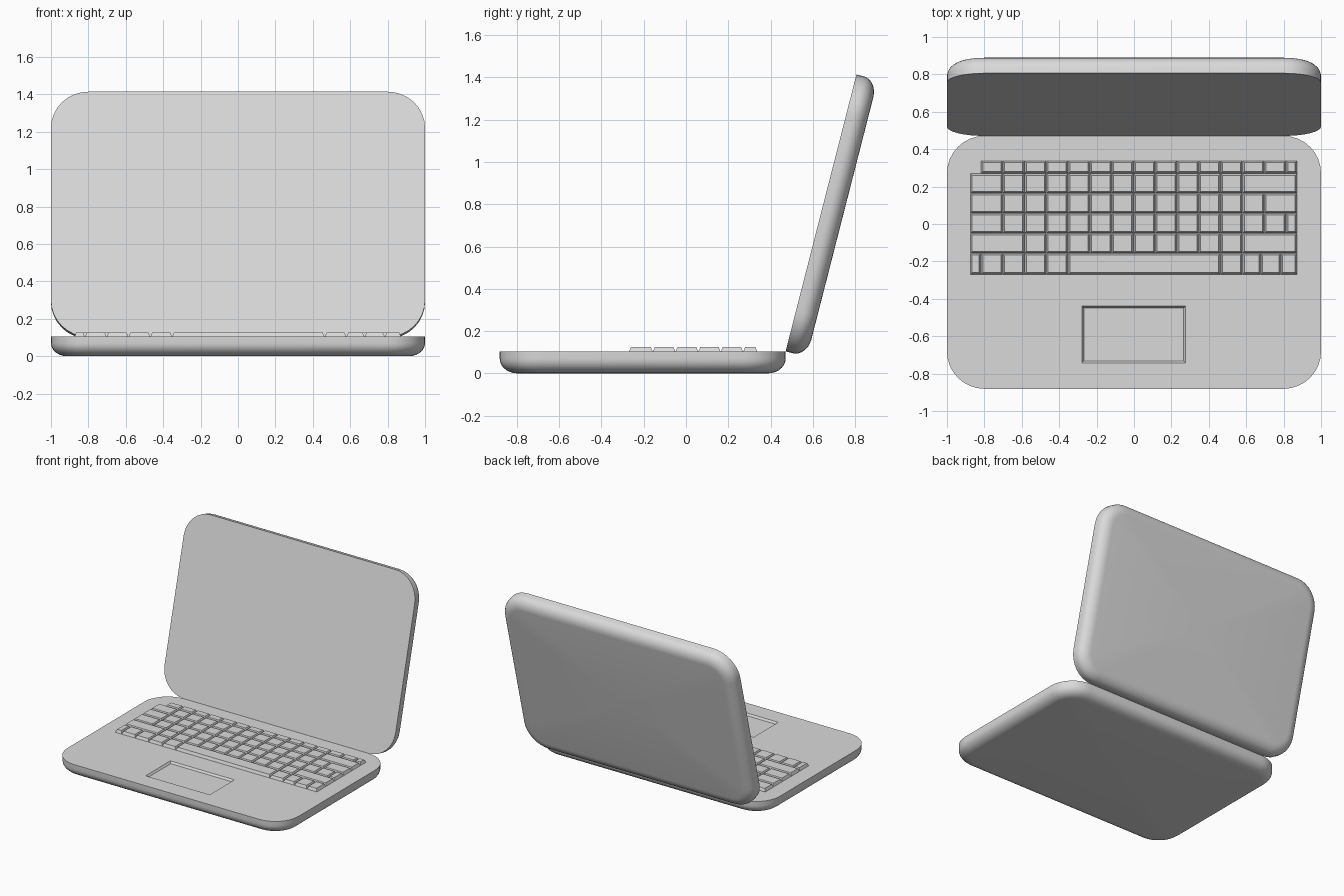
import bpy, bmesh, math
from mathutils import Matrix

if "Cube" in bpy.data.objects:
    bpy.data.objects.remove(bpy.data.objects["Cube"], do_unlink=True)

COLOUR = (0.7, 0.7, 0.7, 1)
grey = bpy.data.materials.new("light grey")
grey.use_nodes = True
grey.diffuse_color = COLOUR
grey.node_tree.nodes["Principled BSDF"].inputs["Base Color"].default_value = COLOUR

HALF_W, DEPTH, THICK, CORNER = 1.0, 1.352, 0.104, 0.2
BACK_Y = 0.471


def finish(bm, name):
    bmesh.ops.recalc_face_normals(bm, faces=bm.faces)
    mesh = bpy.data.meshes.new(name)
    bm.to_mesh(mesh)
    bm.free()
    mesh.materials.append(grey)
    obj = bpy.data.objects.new(name, mesh)
    bpy.context.collection.objects.link(obj)
    return obj


def outline(inset, z):
    """Rounded rectangle, its hinge edge on y = 0 and its body towards -y."""
    r = CORNER - inset
    centres = [(1, 0), (-1, 0), (-1, -1), (1, -1)]
    points = []
    for q, (sx, back) in enumerate(centres):
        cx = sx * (HALF_W - CORNER)
        cy = -CORNER if back == 0 else CORNER - DEPTH
        for i in range(9):
            a = (q + i / 8) * math.pi / 2
            points.append((cx + r * math.cos(a), cy + r * math.sin(a), z))
    return points


def shell(name):
    """Flat top at z = 0, straight wall, then a rounded lower edge."""
    bm = bmesh.new()
    levels = [(0, 0), (0, -0.035)]
    for i in range(1, 8):
        a = i / 7 * math.pi / 2
        levels.append((0.085 * (1 - math.cos(a)), -0.035 - (THICK - 0.035) * math.sin(a)))
    rings = [[bm.verts.new(p) for p in outline(*lv)] for lv in levels]
    for a, b in zip(rings, rings[1:]):
        for i in range(len(a)):
            j = (i + 1) % len(a)
            bm.faces.new((a[i], a[j], b[j], b[i])).smooth = True
    bm.faces.new(rings[0])
    bottom = bm.faces.new(rings[-1])
    bottom.smooth = True
    bmesh.ops.poke(bm, faces=[bottom])
    for a, b in zip(rings[0], rings[0][1:] + rings[0][:1]):
        bm.edges.get((a, b)).smooth = False
    return finish(bm, name)


def add_frustum(bm, x0, x1, y0, y1, z0, z1, inset):
    """Box from z0 to z1 whose end at z1 is drawn in by the inset."""
    def ring(d, z):
        return [bm.verts.new(p) for p in ((x0 + d, y0 + d, z), (x1 - d, y0 + d, z),
                                          (x1 - d, y1 - d, z), (x0 + d, y1 - d, z))]
    a, b = ring(0, z0), ring(inset, z1)
    bm.faces.new(a)
    bm.faces.new(b)
    for i in range(4):
        j = (i + 1) % 4
        bm.faces.new((a[i], a[j], b[j], b[i]))


# Base and lid share one shell shape
base = shell("base")
base.data.transform(Matrix.Translation((0, BACK_Y, THICK)))

# The lid swings up about the hinge edge, flat face forward, rounded face back
lid = shell("lid")
tilt = math.atan2(0.335, 1.309)
turn = Matrix.Rotation(-math.pi / 2 - tilt, 4, 'X') @ Matrix.Rotation(math.pi, 4, 'Y')
lid.data.transform(Matrix.Translation((0, BACK_Y, THICK)) @ turn)

# Sunken touchpad with sloping walls
bm = bmesh.new()
add_frustum(bm, -0.286, 0.283, -0.75, -0.431, THICK + 0.01, THICK - 0.015, 0.018)
cutter = finish(bm, "touchpad_cutter")
cutter.hide_render = True
cut = base.modifiers.new("touchpad", 'BOOLEAN')
cut.object = cutter
cut.solver = 'EXACT'
bpy.context.view_layer.objects.active = base
bpy.ops.object.modifier_apply(modifier=cut.name)
bpy.data.objects.remove(cutter, do_unlink=True)

# Keyboard rows: top y, bottom y, then left edges, grid columns, right edges
PITCH, LEFT, RIGHT = 0.1165, -0.875, 0.872
rows = [
    (0.338, 0.270, [], range(-7, 8), [RIGHT]),
    (0.270, 0.164, [LEFT], range(-6, 6), [RIGHT]),
    (0.164, 0.058, [LEFT], range(-6, 7), [RIGHT]),
    (0.058, -0.050, [LEFT], range(-6, 8), [RIGHT]),
    (-0.050, -0.157, [LEFT], range(-5, 6), [RIGHT]),
    (-0.157, -0.270, [LEFT], [-7, -6, -5, -4, -3, 4, 5], [0.677, 0.785, RIGHT]),
]
bm = bmesh.new()
for top, bottom, first, columns, last in rows:
    xs = first + [c * PITCH - 0.003 for c in columns] + last
    for x0, x1 in zip(xs, xs[1:]):
        add_frustum(bm, x0, x1, bottom, top, THICK - 0.002, THICK + 0.022, 0.01)
finish(bm, "keys")
